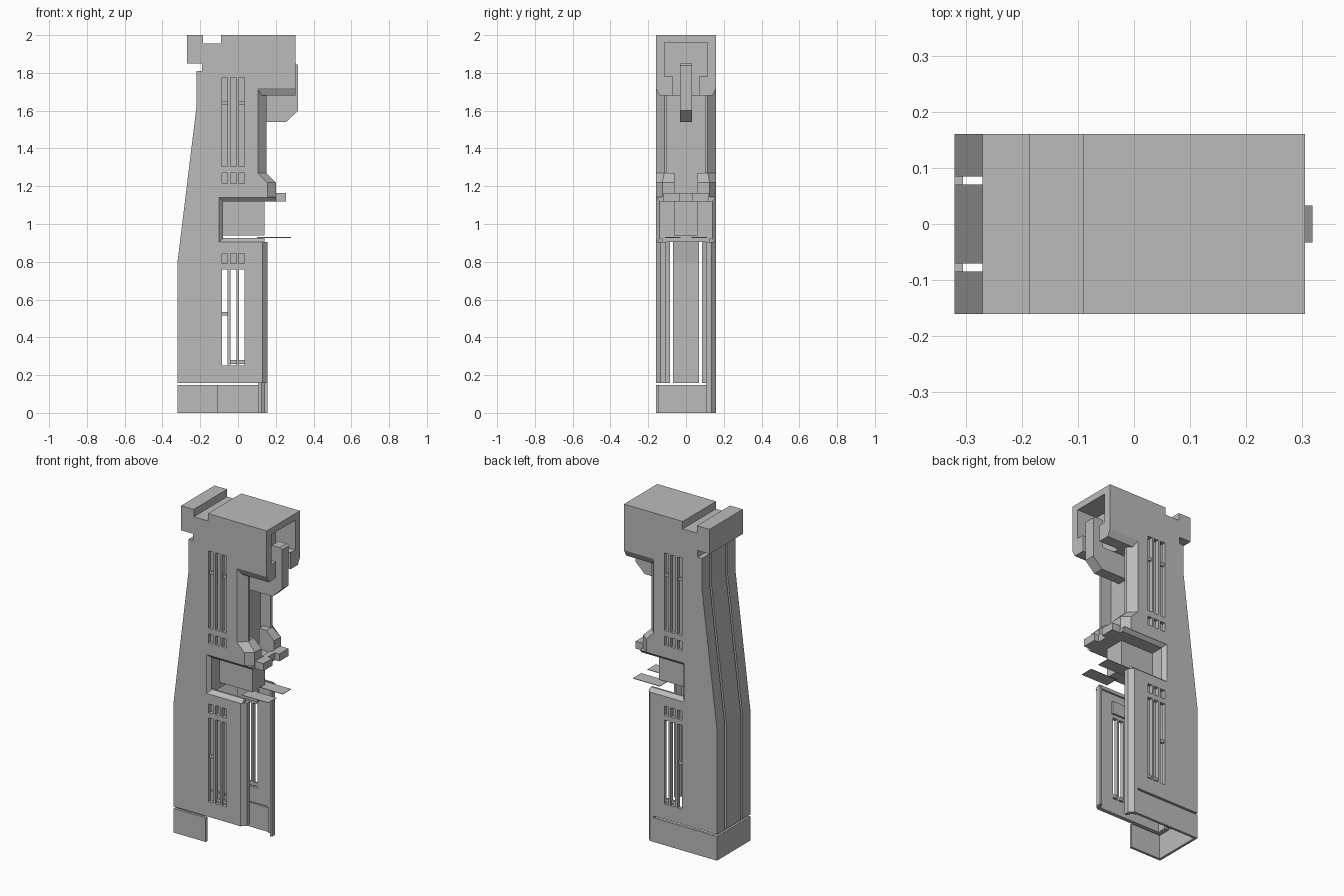
import bpy, bmesh
from mathutils import Vector

if "Cube" in bpy.data.objects:
    bpy.data.objects.remove(bpy.data.objects["Cube"])

grey = bpy.data.materials.new("plain_grey")
grey.use_nodes = True
GREY = (0.5, 0.5, 0.5, 1)
grey.diffuse_color = GREY
grey.node_tree.nodes["Principled BSDF"].inputs["Base Color"].default_value = GREY


def loft(name, low, high, a, b, axis):
    """Join two matching outlines placed at a and b along an axis."""
    def place(p, t):
        p = list(p)
        p.insert("xyz".index(axis), t)
        return Vector(p)
    bm = bmesh.new()
    ring0 = [bm.verts.new(place(p, a)) for p in low]
    ring1 = [bm.verts.new(place(p, b)) for p in high]
    bm.faces.new(ring0)
    bm.faces.new(ring1)
    n = len(low)
    for i in range(n):
        j = (i + 1) % n
        bm.faces.new((ring0[i], ring0[j], ring1[j], ring1[i]))
    bmesh.ops.recalc_face_normals(bm, faces=bm.faces)
    mesh = bpy.data.meshes.new(name)
    bm.to_mesh(mesh)
    bm.free()
    mesh.materials.append(grey)
    obj = bpy.data.objects.new(name, mesh)
    bpy.context.collection.objects.link(obj)
    return obj


def prism(name, outline, a, b, axis="y"):
    return loft(name, outline, outline, a, b, axis)


def box(name, x, y, z):
    corners = [(x[0], z[0]), (x[1], z[0]), (x[1], z[1]), (x[0], z[1])]
    return prism(name, corners, y[0], y[1])


def cut(target, cutters):
    for cutter in cutters:
        mod = target.modifiers.new("cut", "BOOLEAN")
        mod.object = cutter
        mod.solver = "EXACT"
        cutter.hide_render = True
        cutter.hide_viewport = True
        cutter.display_type = "WIRE"


def mirrored(points, s):
    return [(x, s * y) for x, y in points]


def span(a, b, s):
    return sorted((a * s, b * s))


# Shared outlines
SIDE = [(-.32, .158), (-.32, .8), (-.22, 1.62), (-.22, 1.81), (.105, 1.81),
        (.105, 1.27), (.155, 1.22), (.155, 1.14), (-.1, 1.14), (-.1, .905),
        (.13, .905), (.13, .158)]
SPINE = [(-.32, .158), (-.32, .8), (-.22, 1.62), (-.22, 1.81),
         (-.19, 1.81), (-.19, 1.62), (-.29, .8), (-.29, .158)]
LOWER_LIP = [(.13, .16), (.155, .135), (.155, .105), (.14, .105), (.125, .135)]
UPPER_LIP = [(.105, .16), (.15, .115), (.15, .1), (.08, .1), (.08, .16)]
FOOT_LOW = [(.155, .16), (.2, .125), (.2, .06), (.1, .06), (.1, .16)]
FOOT_TOP = [(.105, .16), (.15, .115), (.15, .06), (.1, .06), (.1, .16)]
SLOT_X = (-.071, -.024, .019)
SLOT_Z = ((.25, .76), (.79, .845), (1.215, 1.27), (1.305, 1.775))

for s, side in ((-1, "right"), (1, "left")):
    # Side wall with its rows of vents
    wall = prism(side + "_wall", SIDE, *span(.137, .16, s))
    cut(wall, [box("vent_cutter", (x - .015, x + .015), span(.1, .2, s), z)
               for x in SLOT_X for z in SLOT_Z])
    box(side + "_vent_backing", (-.095, .045), span(.125, .137, s), (.78, .855))
    for x, z in ((SLOT_X[0], .525), (SLOT_X[0], 1.64), (SLOT_X[2], 1.64),
                 (SLOT_X[1], .27), (SLOT_X[2], .27)):
        box(side + "_vent_bar", (x - .016, x + .016), span(.139, .152, s),
            (z - .01, z + .01))
    # Folded front edges
    prism(side + "_lower_lip", mirrored(LOWER_LIP, s), .158, .905, "z")
    prism(side + "_upper_lip", mirrored(UPPER_LIP, s), 1.25, 1.71, "z")
    # Sloped rim under the opening
    prism(side + "_opening_sill", mirrored([(.16, .905), (.137, .925), (.125, .925),
          (.125, .905)], 1) if s > 0 else [(-.16, .905), (-.137, .925),
          (-.125, .925), (-.125, .905)], -.1, .14, "x")
    # Collar foot, clip and thin tongue
    prism(side + "_collar_foot", mirrored(FOOT_LOW, s), 1.14, 1.22, "z")
    loft(side + "_collar_slope", mirrored(FOOT_LOW, s), mirrored(FOOT_TOP, s),
         1.22, 1.27, "z")
    box(side + "_clip", (.2, .255), span(.033, .12, s), (1.12, 1.165))
    box(side + "_tongue", (.1, .28), span(.03, .11, s), (.927, .93))
    box(side + "_spine_strip_joint", (-.2, -.1), span(.08, .1, s), (1.15, 1.8))
box("clip_bridge", (.19, .225), (-.04, .04), (1.12, 1.165))

# Spine in three strips with narrow gaps
for y in ((-.16, -.085), (-.07, .07), (.085, .16)):
    prism("spine_strip", SPINE, *y)

# Inner core and cross opening
box("core", (-.12, .08), (-.1, .1), (1.14, 1.81))
prism("opening_end", [(-.12, .16), (-.1, .16), (-.08, .14), (-.08, -.14),
                      (-.1, -.16), (-.12, -.16)], .905, 1.14, "z")
prism("opening_ceiling", [(-.16, 1.142), (-.14, 1.12), (.14, 1.12), (.16, 1.142)],
      -.1, .2, "x")
box("hanging_block", (-.08, .14), (-.063, .06), (.94, 1.13))

# Head
prism("head_cap", [(-.19, 1.8), (-.19, 1.85), (-.27, 1.85), (-.27, 2), (-.185, 2),
                   (-.185, 1.955), (-.09, 1.955), (-.09, 2), (.11, 2), (.11, 1.8)],
      -.16, .16)
head = prism("head_socket", [(-.16, 2), (-.16, 1.72), (-.14, 1.68), (.14, 1.68),
                             (.16, 1.72), (.16, 2)], .105, .305, "x")
cut(head, [box("socket_cutter", (.17, .4), (-.115, .115), (1.78, 1.96)),
           box("throat_cutter", (.17, .4), (-.07, .07), (1.6, 1.79))])
prism("hook", [(.08, 1.54), (.255, 1.54), (.318, 1.6), (.318, 1.84), (.305, 1.85),
               (.25, 1.85), (.25, 1.68), (.08, 1.68)], -.033, .033)

# Base skirt, joined to the body by one post
box("base_back", (-.32, -.305), (-.16, .16), (0, .147))
box("base_right", (-.32, -.105), (-.16, -.145), (0, .147))
box("base_left", (-.32, .13), (.145, .16), (0, .147))
box("base_post", (.105, .13), (.137, .16), (0, .16))
prism("base_post_lip", LOWER_LIP, 0, .16, "z")
